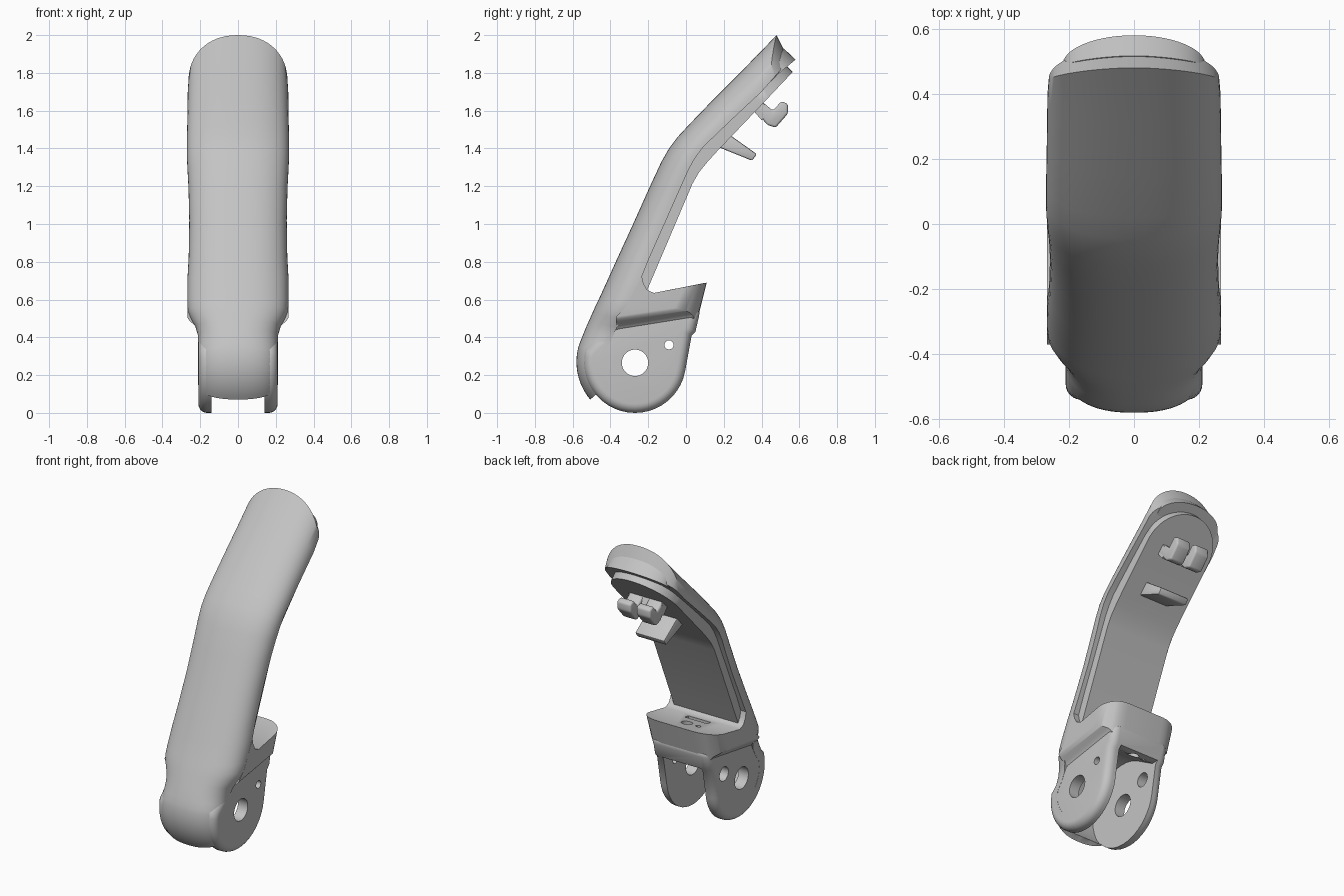
import bpy, bmesh
from math import sin, cos, asin, pi, radians, sqrt
from mathutils import Vector

cube = bpy.data.objects.get("Cube")
if cube:
    bpy.data.objects.remove(cube, do_unlink=True)

GREY = (0.55, 0.55, 0.55, 1)
grey = bpy.data.materials.new("light grey plastic")
grey.use_nodes = True
grey.diffuse_color = GREY
grey.node_tree.nodes["Principled BSDF"].inputs["Base Color"].default_value = GREY

PIVOT = Vector((-0.27, 0.27))


def polar(r, deg):
    a = radians(deg)
    return PIVOT + Vector((cos(a), sin(a))) * r


def make(name, bm):
    bmesh.ops.remove_doubles(bm, verts=bm.verts, dist=1e-5)
    bmesh.ops.recalc_face_normals(bm, faces=bm.faces)
    me = bpy.data.meshes.new(name)
    bm.to_mesh(me)
    bm.free()
    me.materials.append(grey)
    ob = bpy.data.objects.new(name, me)
    bpy.context.collection.objects.link(ob)
    return ob


def loft(name, stations, arched, end_round, steps=32):
    """Sweep a domed or flat section; the last station is pulled back at its sides."""
    angles = [pi * (i / steps - 0.5) for i in range(steps + 1)]
    power = 0.85
    bm = bmesh.new()
    rings = []
    axis = (Vector(stations[-1][1]) - Vector(stations[-2][1])).normalized()
    for k, (outer, inner, w) in enumerate(stations):
        outer, inner = Vector(outer), Vector(inner)
        top, base = [], []
        for a in angles:
            u = abs(sin(a)) ** power * (1 if a > 0 else -1)
            v = max(cos(a), 0) ** power if arched else 1
            back = Vector((0, 0))
            if k == len(stations) - 1:
                back = axis * end_round * (1 - sqrt(max(0, 1 - u * u)))
            p, q = inner.lerp(outer, v) - back, inner - back
            top.append(bm.verts.new((u * w, p.x, p.y)))
            base.append(bm.verts.new((u * w, q.x, q.y)))
        rings.append(top + base[::-1])
    n = len(rings[0])
    for r, s in zip(rings, rings[1:]):
        for i in range(n):
            j = (i + 1) % n
            bm.faces.new((r[i], r[j], s[j], s[i]))
    for r in (rings[0], rings[-1]):
        for i in range(steps):
            bm.faces.new((r[i], r[i + 1], r[n - 2 - i], r[n - 1 - i]))
    return make(name, bm)


def prism(name, xs, profile):
    """Bridge side profiles across the width; profile is a list or a function of x."""
    bm = bmesh.new()
    rings = []
    for x in xs:
        pts = profile(x) if callable(profile) else profile
        rings.append([bm.verts.new((x, p[0], p[1])) for p in pts])
    n = len(rings[0])
    for r, s in zip(rings, rings[1:]):
        for i in range(n):
            j = (i + 1) % n
            bm.faces.new((r[i], r[j], s[j], s[i]))
    bm.faces.new(rings[0])
    bm.faces.new(rings[-1])
    return make(name, bm)


def disc(r, centre, count=40):
    return [(centre[0] + r * cos(2 * pi * i / count), centre[1] + r * sin(2 * pi * i / count))
            for i in range(count)]


def post(name, x, y, r, low, high):
    bm = bmesh.new()
    bmesh.ops.create_cone(bm, cap_ends=True, segments=24, radius1=r, radius2=r, depth=high - low)
    bmesh.ops.translate(bm, verts=bm.verts, vec=(x, y, (low + high) / 2))
    return make(name, bm)


def apply_all(ob):
    bpy.context.view_layer.objects.active = ob
    for m in list(ob.modifiers):
        bpy.ops.object.modifier_apply(modifier=m.name)


def bevel(ob, width, segments=6, angle=40):
    m = ob.modifiers.new("round", 'BEVEL')
    m.width, m.segments, m.limit_method, m.angle_limit = width, segments, 'ANGLE', radians(angle)
    apply_all(ob)


# Domed outer shell, from the knuckle up to the rounded tip
stations = [(polar(0.31, d), polar(0.18, d), 0.211) for d in range(220, 164, -5)]
stations += [
    ((-0.555, 0.39), (-0.41, 0.36), 0.211), ((-0.535, 0.44), (-0.385, 0.41), 0.212),
    ((-0.515, 0.485), (-0.365, 0.455), 0.225), ((-0.495, 0.53), (-0.34, 0.495), 0.25),
    ((-0.475, 0.575), (-0.32, 0.535), 0.266), ((-0.46, 0.605), (-0.29, 0.60), 0.268),
    ((-0.41, 0.715), (-0.235, 0.72), 0.267), ((-0.365, 0.815), (-0.19, 0.83), 0.261),
    ((-0.28, 1.0), (-0.105, 1.02), 0.258), ((-0.195, 1.19), (-0.03, 1.19), 0.262),
    ((-0.13, 1.33), (0.01, 1.28), 0.267), ((-0.09, 1.40), (0.045, 1.345), 0.27),
    ((-0.045, 1.46), (0.085, 1.40), 0.27), ((0.02, 1.53), (0.135, 1.45), 0.27),
    ((0.15, 1.665), (0.25, 1.56), 0.268), ((0.30, 1.815), (0.40, 1.70), 0.266),
    ((0.48, 2.0), (0.545, 1.865), 0.262)]
shell = loft("outer_shell", stations, True, 0.15)

# Sloping lip on the end of the tip
tip = loft("tip_pad", [((0.39, 1.80), (0.41, 1.73), 0.22), ((0.517, 1.93), (0.58, 1.87), 0.22)],
           True, 0.12)

# Inner plate following the inside of the shell
plate = loft("inner_plate", [
    ((-0.28, 0.64), (-0.21, 0.64), 0.23), ((-0.26, 0.73), (-0.18, 0.71), 0.23),
    ((-0.04, 1.23), (0.035, 1.215), 0.23), ((0.0, 1.32), (0.07, 1.275), 0.23),
    ((0.055, 1.40), (0.115, 1.33), 0.23), ((0.11, 1.455), (0.165, 1.385), 0.23),
    ((0.34, 1.67), (0.39, 1.62), 0.23), ((0.53, 1.84), (0.565, 1.805), 0.23)], False, 0.23)

# Knuckle block with rounded rims
knuckle = prism("knuckle_cheeks", (-0.21, 0.21),
                [polar(0.27, d) for d in range(166, 351, 8)]
                + [(0.03, 0.41), (0.05, 0.43), (0.08, 0.56), (-0.36, 0.50)])
bevel(knuckle, 0.065)


# Wider flange with a rounded back, easing into the cheeks with a soft step
def flange_profile(x):
    side = abs(x)
    t = min(max((side - 0.13) / 0.138, 0), 1)
    back = 0.12 * (1 - sqrt(1 - t * t))
    s = min(max((side - 0.205) / 0.063, 0), 1)
    rise = 0.08 * (0.5 - sin(asin(1 - 2 * s) / 3))
    return [(-0.235, 0.73), (-0.225, 0.685), (-0.205, 0.65), (-0.17, 0.635),
            (0.11 - back, 0.69 - back * 0.2), (0.062 - back, 0.50 + rise - back * 0.2),
            (-0.37, 0.43 + rise), (-0.32, 0.535 + rise * 0.3)]


half = [0.0, 0.13, 0.16] + [0.18 + 0.088 * sin(pi / 2 * i / 16) for i in range(17)]
flange = prism("rear_flange", [-x for x in half[:0:-1]] + half, flange_profile)

# Fork slot, pivot holes and ledge holes
cutters = [
    prism("slot_cutter", (-0.14, 0.14), [polar(0.273, d) for d in range(60, 301, 8)]
          + [(0.4, -0.2), (0.4, 0.43), (0.0, 0.43)]),
    prism("pivot_cutter", (-0.5, 0.5), disc(0.07, (-0.27, 0.265))),
    prism("small_hole_cutter", (0, 0.5), disc(0.024, (-0.09, 0.36))),
    prism("large_hole_cutter", (-0.5, 0), disc(0.045, (-0.09, 0.36))),
    post("screw_cutter", 0.0, -0.01, 0.035, 0.35, 0.9),
    post("pin_cutter", -0.08, -0.01, 0.016, 0.35, 0.9),
    prism("ledge_slot_cutter", (-0.08, 0.08), [(-0.14, 0.61), (-0.1, 0.61), (-0.1, 0.7), (-0.14, 0.7)])]
for ob, used in ((shell, cutters[:2]), (knuckle, cutters[:6]), (flange, [cutters[0]] + cutters[4:])):
    for c in used:
        m = ob.modifiers.new("cut", 'BOOLEAN')
        m.operation, m.solver, m.object = 'DIFFERENCE', 'EXACT', c
    apply_all(ob)
for c in cutters:
    bpy.data.objects.remove(c, do_unlink=True)

# Bracket and two-pronged clip on the inner plate
bracket = prism("lower_bracket", (-0.105, 0.105),
                [(0.14, 1.42), (0.22, 1.48), (0.375, 1.37), (0.35, 1.335)])
bevel(bracket, 0.008, 2)
hook = [(0.35, 1.62), (0.43, 1.525), (0.475, 1.51), (0.54, 1.585), (0.54, 1.635),
        (0.505, 1.65), (0.46, 1.60), (0.40, 1.65)]
parts = [shell, tip, plate, knuckle, flange, bracket]
for side, label in ((1, "left"), (-1, "right")):
    prong = prism("clip_prong_" + label, sorted((side * 0.02, side * 0.12)), hook)
    bevel(prong, 0.012, 3, 25)
    parts.append(prong)
parts.append(prism("clip_base", (-0.12, 0.12), [(0.34, 1.62), (0.40, 1.55), (0.44, 1.585), (0.40, 1.66)]))

# Smooth shading with sharp creases kept
for ob in parts:
    bpy.ops.object.select_all(action='DESELECT')
    ob.select_set(True)
    bpy.context.view_layer.objects.active = ob
    bpy.ops.object.shade_smooth_by_angle(angle=radians(40))
